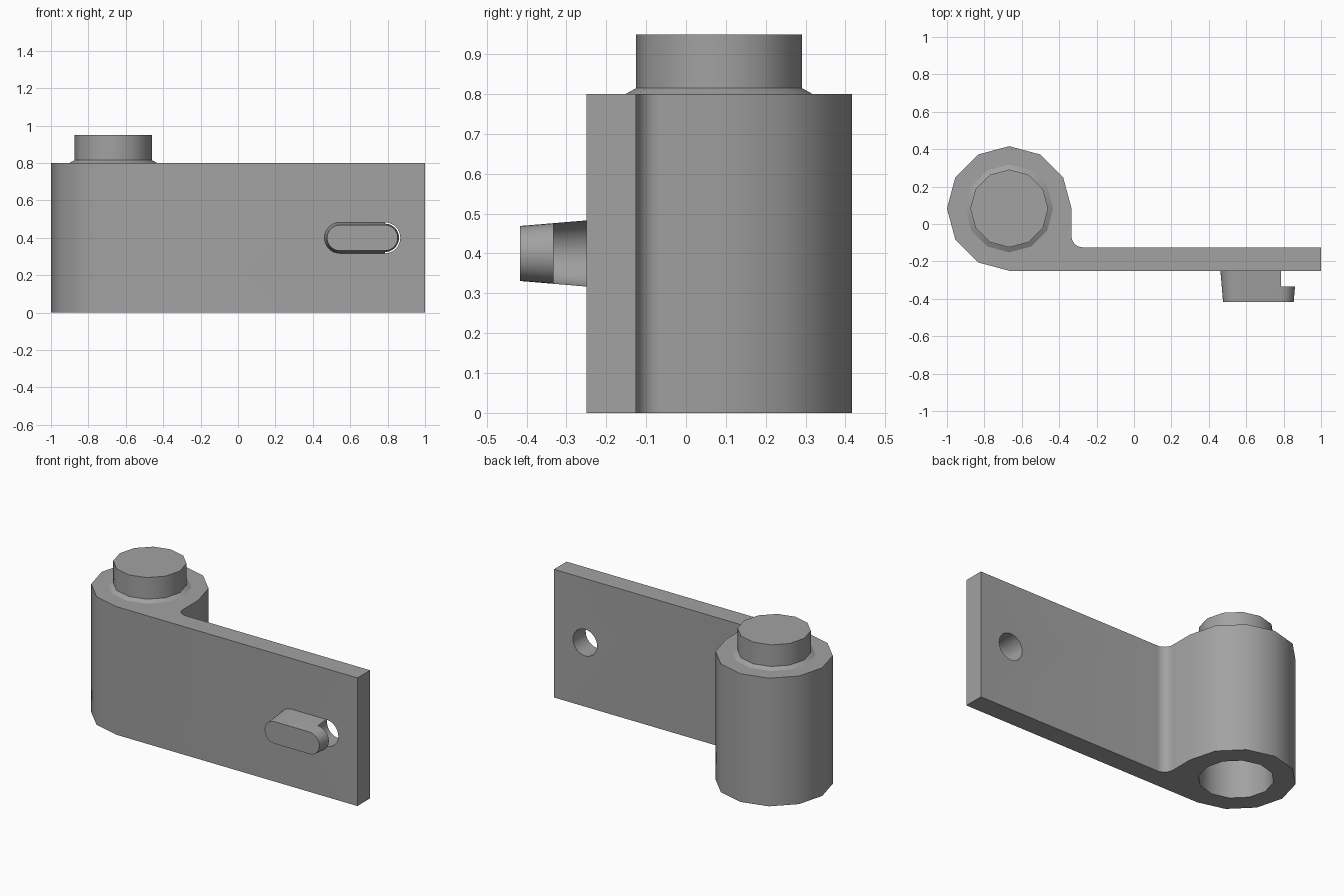
import bpy, bmesh
from math import sin, cos, pi, radians

if "Cube" in bpy.data.objects:
    bpy.data.objects.remove(bpy.data.objects["Cube"])

GREY = (0.36, 0.36, 0.36, 1)
steel = bpy.data.materials.new("plain grey")
steel.use_nodes = True
steel.diffuse_color = GREY
steel.node_tree.nodes["Principled BSDF"].inputs["Base Color"].default_value = GREY

CX, CY, R = -0.667, 0.083, 0.333      # barrel axis and radius
HX, HZ, HR = 0.785, 0.4, 0.083        # plate hole
FRONT, BACK, HEIGHT = -0.25, -0.125, 0.8


def arc(cx, cy, r, a, b, n):
    """Points on an arc from angle a to b in degrees."""
    steps = [radians(a + (b - a) * i / n) for i in range(n + 1)]
    return [(cx + r * cos(t), cy + r * sin(t)) for t in steps]


def loft(name, rings):
    """Solid skinned through rings of equal length, capped at both ends."""
    bm = bmesh.new()
    loops = [[bm.verts.new(p) for p in ring] for ring in rings]
    n = len(loops[0])
    for a, b in zip(loops, loops[1:]):
        for i in range(n):
            j = (i + 1) % n
            bm.faces.new((a[i], a[j], b[j], b[i]))
    bm.faces.new(loops[0][::-1])
    bm.faces.new(loops[-1])
    bmesh.ops.recalc_face_normals(bm, faces=bm.faces)
    mesh = bpy.data.meshes.new(name)
    bm.to_mesh(mesh)
    bm.free()
    mesh.materials.append(steel)
    ob = bpy.data.objects.new(name, mesh)
    bpy.context.collection.objects.link(ob)
    return ob


def activate(ob):
    bpy.ops.object.select_all(action='DESELECT')
    ob.select_set(True)
    bpy.context.view_layer.objects.active = ob


def smooth(ob):
    activate(ob)
    bpy.ops.object.shade_smooth_by_angle(angle=radians(40))


def cut(ob, cutter):
    activate(ob)
    mod = ob.modifiers.new("cut", 'BOOLEAN')
    mod.operation, mod.solver, mod.object = 'DIFFERENCE', 'EXACT', cutter
    bpy.ops.object.modifier_apply(modifier=mod.name)
    bpy.data.objects.remove(cutter)


def flat_ring(pts, z):
    return [(x, y, z) for x, y in pts]


def upright_ring(pts, y):
    return [(x, y, z) for x, z in pts]


def circle(cx, cy, r, n):
    return arc(cx, cy, r, 0, 360, n)[:-1]


# Barrel and plate in one profile, with a small fillet between them
F = 0.06
profile = arc(CX, CY, R, 0, 270, 9) + [(1, FRONT), (1, BACK)]
profile += arc(CX + R + F, BACK + F, F, 270, 180, 6)
leaf = loft("hinge_leaf", [flat_ring(profile, z) for z in (0, HEIGHT)])

# Bore from below and hole through the plate
bore = circle(CX, CY, 0.21, 12)
cut(leaf, loft("bore_cutter", [flat_ring(bore, z) for z in (-0.1, 0.4)]))
hole = circle(HX, HZ, HR, 32)
cut(leaf, loft("hole_cutter", [upright_ring(hole, y) for y in (-0.4, 0)]))
smooth(leaf)

# Pin with a flared foot
sections = ((0.235, HEIGHT - 0.01), (0.235, HEIGHT), (0.208, 0.815), (0.208, 0.95))
smooth(loft("hinge_pin", [flat_ring(circle(CX, CY, r, 12), z) for r, z in sections]))


# Hook: a tapered tongue, its root hollowed around the hole, its tip rounded
def tongue(r, hollow):
    left = arc(0.545, HZ, r, 90, 270, 16)
    right = arc(HX, HZ, r, 270, 90, 16) if hollow else arc(HX, HZ, r, -90, 90, 16)
    return left + right


MID, TIP = -0.333, -0.417
smooth(loft("hook_root", [upright_ring(tongue(r, True), y)
                          for r, y in ((HR, FRONT), (0.076, MID))]))
smooth(loft("hook_tip", [upright_ring(tongue(r, False), y)
                         for r, y in ((0.076, MID), (0.069, TIP))]))
